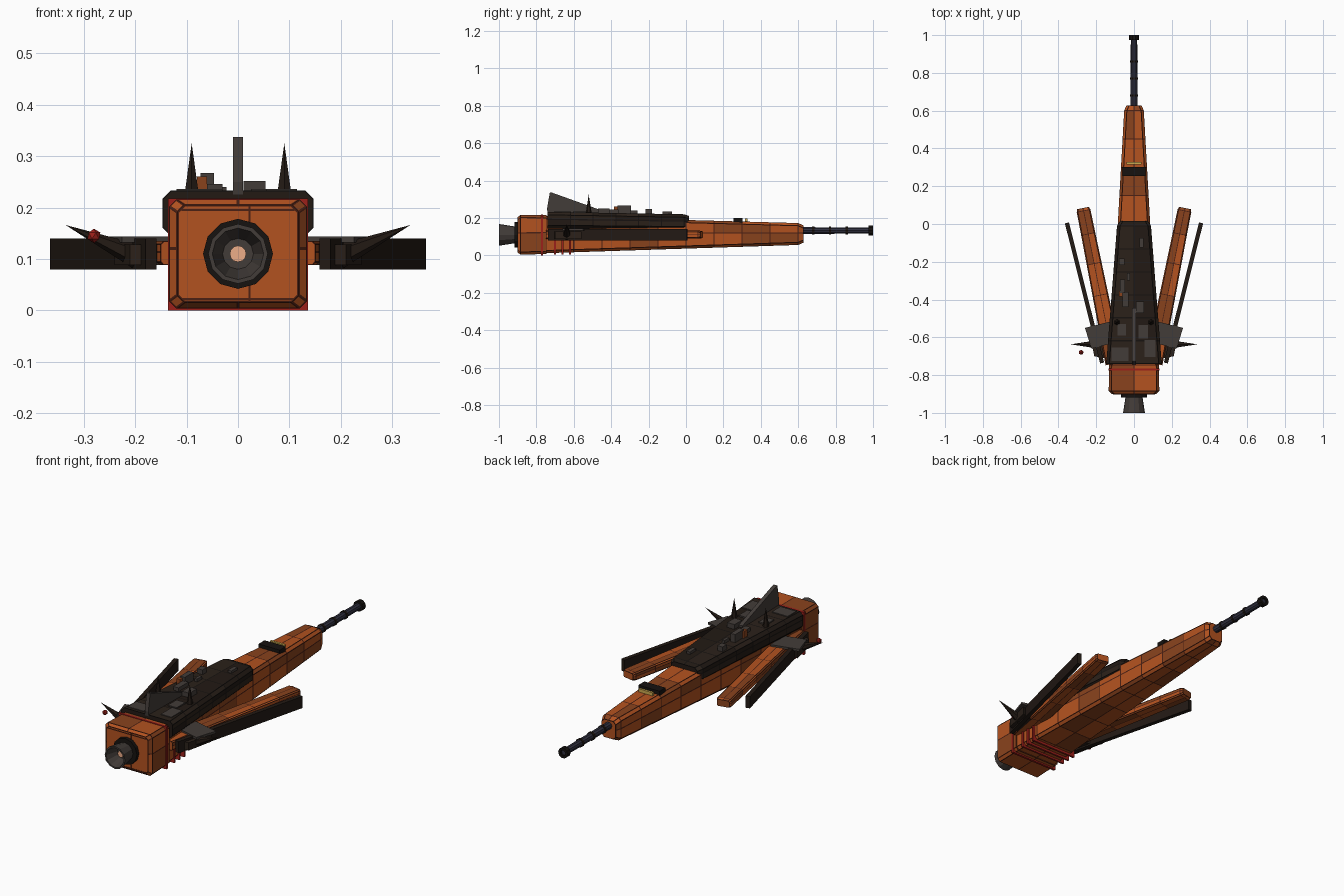
import bpy, bmesh, math, random
from mathutils import Vector, Matrix

if "Cube" in bpy.data.objects:
    bpy.data.objects.remove(bpy.data.objects["Cube"])

random.seed(4)


def mat(name, *c):
    m = bpy.data.materials.new(name)
    m.diffuse_color = (*c, 1)
    m.use_nodes = True
    m.node_tree.nodes["Principled BSDF"].inputs["Base Color"].default_value = m.diffuse_color
    return m


ORANGE = mat("orange", 0.45, 0.085, 0.014)
RUST = mat("rust", 0.25, 0.055, 0.012)
SEAM = mat("seam", 0.07, 0.014, 0.006)
DARK = mat("dark_armour", 0.016, 0.010, 0.007)
DARK2 = mat("dark_armour_brown", 0.024, 0.015, 0.010)
BLACK = mat("black", 0.008, 0.006, 0.005)
GREY = mat("gunmetal", 0.055, 0.045, 0.040)
RED = mat("red", 0.33, 0.014, 0.010)
BLUE = mat("barrel_steel", 0.03, 0.03, 0.05)
YELLOW = mat("yellow", 0.6, 0.4, 0.08)
GLOW = mat("glow", 0.85, 0.42, 0.25)


def finish(name, bm, mats):
    bmesh.ops.recalc_face_normals(bm, faces=bm.faces[:])
    me = bpy.data.meshes.new(name)
    bm.to_mesh(me)
    bm.free()
    for m in mats:
        me.materials.append(m)
    ob = bpy.data.objects.new(name, me)
    bpy.context.collection.objects.link(ob)
    return ob


def bridge(bm, rings):
    for a, b in zip(rings, rings[1:]):
        for i in range(len(a)):
            j = (i + 1) % len(a)
            bm.faces.new((a[i], a[j], b[j], b[i]))


def loft(name, stations, chamfer, mats, seam=0.0):
    """Chamfered box section (y, half width, z low, z high) swept along y, panelled."""
    bm = bmesh.new()
    rings = []
    for y, w, z0, z1 in stations:
        c, zm = chamfer, z0 + (z1 - z0) * 0.55
        half = [(w - c, z0), (w, z0 + c), (w, zm), (w, z1 - c), (w - c, z1)]
        pts = [(0, z0)] + half + [(0, z1)] + [(-x, z) for x, z in reversed(half)]
        rings.append([bm.verts.new((x, y, z)) for x, z in pts])
    bridge(bm, rings)
    bm.faces.new(rings[0])
    bm.faces.new(rings[-1])
    for f in bm.faces:
        f.material_index = 0 if random.random() < 0.62 else 1
    bmesh.ops.recalc_face_normals(bm, faces=bm.faces[:])
    if seam:
        rim = bmesh.ops.inset_individual(bm, faces=bm.faces[:], thickness=seam, use_even_offset=True)
        for f in rim["faces"]:
            f.material_index = 2
    return finish(name, bm, mats)


def between(y0, y1, w0, w1, lo, hi, n):
    """Evenly spaced stations between two end sections."""
    mix = lambda a, b, t: a + (b - a) * t
    return [(mix(y0, y1, t), mix(w0, w1, t), mix(lo[0], hi[0], t), mix(lo[1], hi[1], t))
            for t in (i / n for i in range(n + 1))]


def revolve(name, profile, z, sides, m):
    """Profile of (y, radius) turned about the y axis."""
    bm = bmesh.new()
    rings = [[bm.verts.new((r * math.cos(k * math.tau / sides), y, z + r * math.sin(k * math.tau / sides)))
              for k in range(sides)] for y, r in profile]
    bridge(bm, rings)
    bm.faces.new(rings[0])
    bm.faces.new(rings[-1])
    return finish(name, bm, [m])


def box(name, loc, size, m, rot=0.0):
    bm = bmesh.new()
    bmesh.ops.create_cube(bm, size=1, matrix=Matrix.Diagonal((*size, 1)))
    ob = finish(name, bm, [m])
    ob.location = loc
    ob.rotation_euler.z = rot
    return ob


def spike(name, base, tip, r, m):
    a, d = Vector(base), Vector(tip) - Vector(base)
    bm = bmesh.new()
    bmesh.ops.create_cone(bm, cap_ends=True, segments=6, radius1=r, radius2=0, depth=d.length)
    ob = finish(name, bm, [m])
    ob.location = a + d / 2
    ob.rotation_euler = d.to_track_quat('Z', 'Y').to_euler()


def prism(name, outline, axis, lo, hi, m):
    """Extrude an outline along x (points are y, z) or z (points are x, y)."""
    bm = bmesh.new()
    place = (lambda p, t: (t, p[0], p[1])) if axis == 'x' else (lambda p, t: (p[0], p[1], t))
    rings = [[bm.verts.new(place(p, t)) for p in outline] for t in (lo, hi)]
    bridge(bm, rings)
    bm.faces.new(rings[0])
    bm.faces.new(rings[1])
    return finish(name, bm, [m])


# Main hull: long tapering body with blunt nose, and the engine block behind it
hull_mats = [ORANGE, RUST, SEAM]
loft("hull", between(-0.75, 0.60, 0.128, 0.052, (0.012, 0.21), (0.056, 0.173), 9)
     + [(0.628, 0.04, 0.068, 0.16)], 0.014, hull_mats, 0.003)
loft("engine_block", [(-0.90, 0.118, 0.016, 0.205), (-0.885, 0.134, 0.004, 0.216),
                      (-0.745, 0.132, 0.008, 0.215)], 0.014, hull_mats, 0.003)
for x, z, sx, sz in ((0.022, 0.11, 0.004, 0.19), (0, 0.195, 0.22, 0.004), (0, 0.022, 0.22, 0.004)):
    box("rear_seam", (x, -0.90, z), (sx, 0.004, sz), SEAM)

# Red bands round the engine block and belly ribs
box("red_band", (0, -0.77, 0.109), (0.272, 0.012, 0.218), RED)
for y in (-0.70, -0.66, -0.62):
    box("belly_rib", (0, y, 0.047), (0.264, 0.010, 0.086), RED)

# Dark dorsal armour
loft("dorsal_armour", between(-0.74, -0.01, 0.147, 0.09, (0.145, 0.233), (0.138, 0.22), 6)
     + [(0.015, 0.075, 0.145, 0.212)], 0.016, [DARK, DARK2, BLACK], 0.003)
prism("tail_fin", [(-0.74, 0.225), (-0.743, 0.25), (-0.728, 0.337), (-0.72, 0.337), (-0.444, 0.238), (-0.444, 0.225)],
      'x', -0.01, 0.01, GREY)

# Surface details on the armour: x, y, size x, size y, top z
for x, y, sx, sy, top in ((-0.06, -0.33, 0.026, 0.07, 0.267), (0.032, -0.44, 0.042, 0.06, 0.252),
                          (-0.065, -0.20, 0.03, 0.035, 0.248), (-0.03, -0.28, 0.015, 0.04, 0.24),
                          (-0.045, -0.40, 0.03, 0.08, 0.246), (0.04, -0.10, 0.02, 0.05, 0.234),
                          (-0.075, -0.69, 0.09, 0.07, 0.236), (0.085, -0.66, 0.06, 0.09, 0.236),
                          (0.05, -0.57, 0.05, 0.07, 0.236), (-0.065, -0.56, 0.045, 0.06, 0.236)):
    box("armour_detail", (x, y, (0.21 + top) / 2), (sx, sy, top - 0.21), GREY)
box("orange_detail", (-0.07, -0.37, 0.238), (0.02, 0.03, 0.045), RUST)

# Nose sight band and marker stripe
box("nose_band", (0, 0.277, 0.187), (0.12, 0.048, 0.026), BLACK)
box("nose_stripe", (0, 0.322, 0.186), (0.08, 0.012, 0.022), YELLOW)

# Side parts, mirrored left and right
for s in (1, -1):
    strake = loft("side_strake", [(-0.42, 0.046, 0.088, 0.135), (-0.24, 0.044, 0.088, 0.135),
                                  (-0.05, 0.042, 0.088, 0.135), (0.12, 0.040, 0.088, 0.134),
                                  (0.28, 0.038, 0.089, 0.133), (0.405, 0.037, 0.09, 0.132),
                                  (0.42, 0.032, 0.094, 0.128)], 0.006, hull_mats, 0.002)
    strake.location = (s * 0.1875, -0.3275, 0)
    strake.rotation_euler.z = -s * math.radians(11.3)
    box("outer_blade", (s * 0.262, -0.365, 0.11), (0.022, 0.765, 0.06), DARK, -s * math.radians(14.1))
    prism("wing_plate", [(s * 0.12, -0.515), (s * 0.26, -0.55), (s * 0.225, -0.66), (s * 0.11, -0.63)][:4],
          'z', 0.132, 0.144, GREY)
    prism("blade_bracket", [(s * 0.11, -0.60), (s * 0.24, -0.56), (s * 0.21, -0.70), (s * 0.11, -0.72)],
          'z', 0.088, 0.128, DARK2)
    spike("side_spike", (s * 0.19, -0.637, 0.102), (s * 0.335, -0.637, 0.166), 0.025, DARK)
    spike("top_spike", (s * 0.09, -0.52, 0.225), (s * 0.09, -0.52, 0.325), 0.016, DARK)

# Small red orb by the left spike
bm = bmesh.new()
bmesh.ops.create_icosphere(bm, subdivisions=1, radius=0.014)
finish("red_orb", bm, [RED]).location = (-0.28, -0.68, 0.145)

# Engine nozzle with glowing core
revolve("nozzle_collar", [(-0.89, 0.068), (-0.918, 0.068)], 0.11, 12, BLACK)
revolve("nozzle", [(-0.91, 0.044), (-1.0, 0.058), (-1.0, 0.05), (-0.935, 0.03)], 0.11, 12, GREY)
revolve("engine_core", [(-0.93, 0.016), (-0.955, 0.016)], 0.11, 12, GLOW)

# Gun barrel with rings and muzzle
revolve("barrel", [(0.60, 0.019), (0.99, 0.017)], 0.133, 10, BLUE)
for y in (0.68, 0.77, 0.86):
    revolve("barrel_ring", [(y - 0.006, 0.022), (y + 0.006, 0.022)], 0.133, 10, DARK)
revolve("muzzle", [(0.975, 0.027), (1.0, 0.027), (1.0, 0.014), (0.985, 0.014)], 0.133, 10, BLACK)
